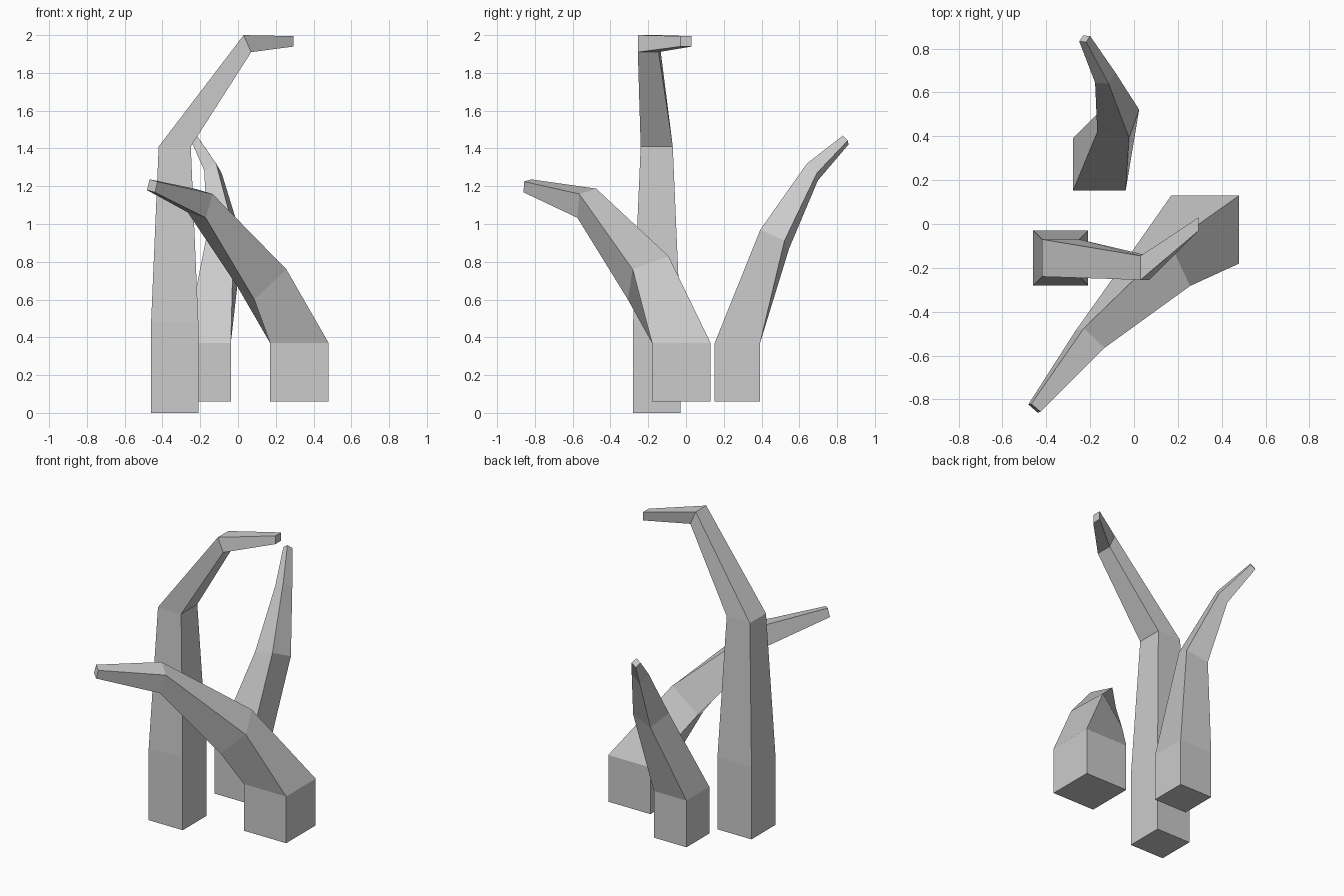
import bpy
import bmesh
from mathutils import Vector

default_cube = bpy.data.objects.get("Cube")
if default_cube:
    bpy.data.objects.remove(default_cube, do_unlink=True)

# Single plain grey for every arm
grey = bpy.data.materials.new("plain_grey")
grey.use_nodes = True
colour = (0.6, 0.6, 0.6, 1)
grey.diffuse_color = colour
grey.node_tree.nodes["Principled BSDF"].inputs["Base Color"].default_value = colour


def square(x, y, z, size):
    """Level square cross-section: centre, width edge, depth edge."""
    return (x, y, z), (size, 0, 0), (0, size, 0)


def tapered_arm(name, sections):
    """Skin a four-sided arm through cross-sections and cap both ends."""
    bm = bmesh.new()
    rings = []
    for centre, width, depth in sections:
        c, u, v = Vector(centre), Vector(width) / 2, Vector(depth) / 2
        rings.append([bm.verts.new(p) for p in (c - u - v, c + u - v, c + u + v, c - u + v)])
    for low, high in zip(rings, rings[1:]):
        for i in range(4):
            j = (i + 1) % 4
            bm.faces.new((low[i], low[j], high[j], high[i]))
    bm.faces.new(reversed(rings[0]))
    bm.faces.new(rings[-1])
    bmesh.ops.recalc_face_normals(bm, faces=bm.faces)
    mesh = bpy.data.meshes.new(name)
    bm.to_mesh(mesh)
    bm.free()
    mesh.materials.append(grey)
    arm = bpy.data.objects.new(name, mesh)
    bpy.context.collection.objects.link(arm)
    return arm


# Tall arm: upright column that hooks over towards +x at the top
tapered_arm("tall_arm", [
    square(-.335, -.155, 0, .25),
    square(-.335, -.155, .48, .25),
    square(-.335, -.155, 1.41, .17),
    ((.05, -.2, 1.955), (.04, 0, -.09), (0, .11, 0)),
    ((.295, 0, 1.967), (0, 0, -.055), (0, .06, 0)),
])

# Front arm: thick base, leaning far forward across the front
tapered_arm("front_arm", [
    square(.325, -.025, .06, .31),
    square(.325, -.025, .37, .31),
    ((.126, -.2, .715), (.17, .025, .16), (-.09, .19, .07)),
    ((-.2, -.525, 1.11), (.037, .01, .126), (-.094, .09, .028)),
    ((-.454, -.84, 1.202), (.014, .003, .057), (-.042, .037, .012)),
])

# Back arm: slim, sweeping up and backwards
tapered_arm("back_arm", [
    square(-.158, .272, .06, .24),
    square(-.158, .272, .37, .24),
    ((-.072, .47, .921), (.145, -.025, .04), (.046, .128, -.058)),
    ((-.132, .669, 1.275), (.062, -.005, .04), (.029, .053, -.05)),
    ((-.225, .845, 1.444), (.032, -.003, .022), (.018, .027, -.025)),
])
